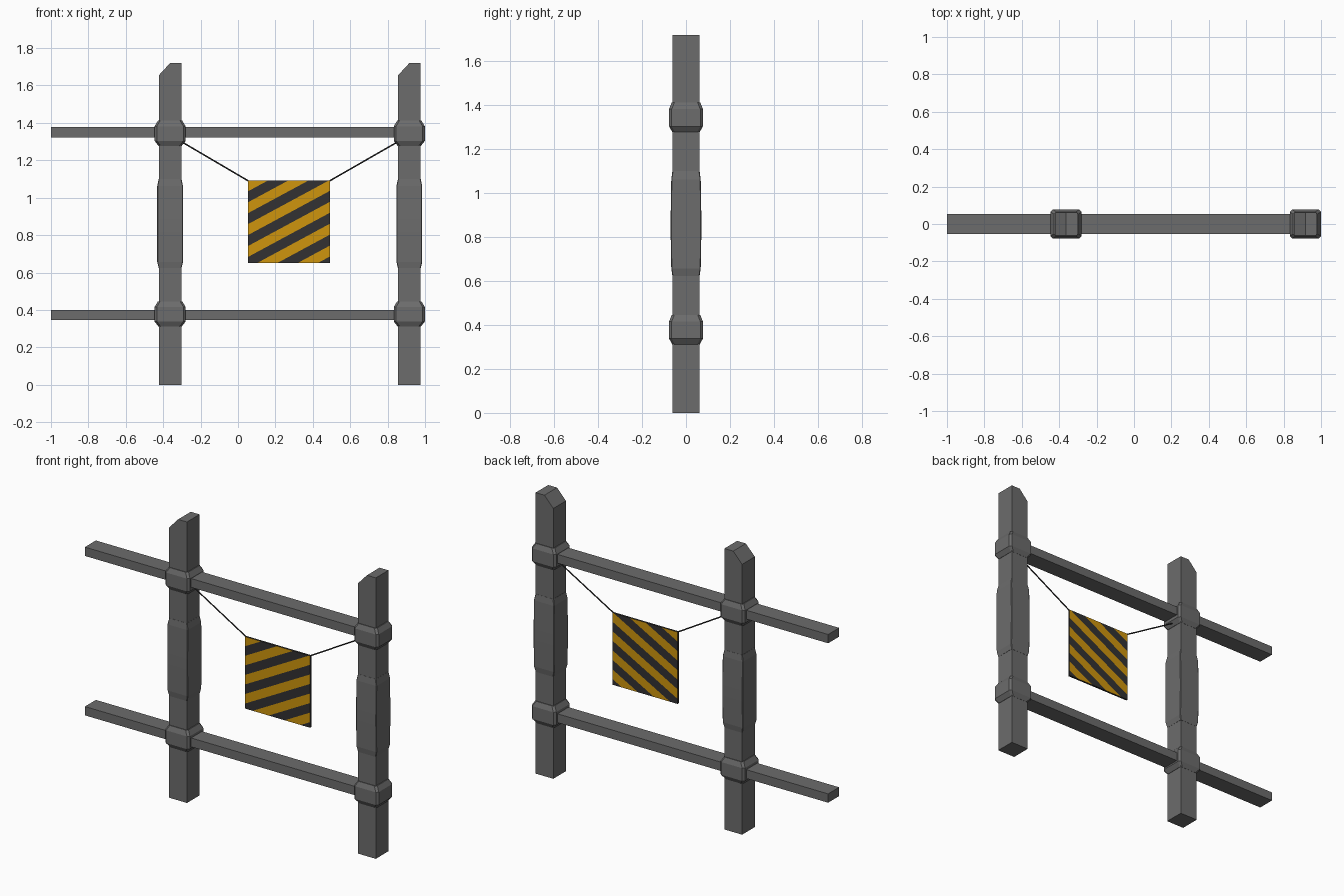
import bpy, bmesh, math
from mathutils import Vector

if "Cube" in bpy.data.objects:
    bpy.data.objects.remove(bpy.data.objects["Cube"])


def material(name, rgb):
    m = bpy.data.materials.new(name)
    m.diffuse_color = (*rgb, 1)
    m.use_nodes = True
    m.node_tree.nodes["Principled BSDF"].inputs["Base Color"].default_value = m.diffuse_color
    return m


GREY = material("weathered grey", (0.15, 0.15, 0.15))
DARK = material("dark stripe", (0.032, 0.031, 0.032))
YELLOW = material("warning yellow", (0.62, 0.30, 0.004))


def finish(bm, name, *mats):
    bmesh.ops.recalc_face_normals(bm, faces=bm.faces[:])
    me = bpy.data.meshes.new(name)
    bm.to_mesh(me)
    bm.free()
    for m in mats:
        me.materials.append(m)
    ob = bpy.data.objects.new(name, me)
    bpy.context.collection.objects.link(ob)
    return ob


def box(name, lo, hi, mat):
    bm = bmesh.new()
    bmesh.ops.create_cube(bm, size=1)
    for v in bm.verts:
        v.co = [l + (c + 0.5) * (h - l) for l, h, c in zip(lo, hi, v.co)]
    return finish(bm, name, mat)


def sleeve(name, cx, levels, chamfer):
    """Stack of corner-cut rectangles: levels are (z, half x, half y)."""
    bm = bmesh.new()
    rings = []
    for z, a, b in levels:
        c = chamfer
        pts = [(a, b - c), (a - c, b), (c - a, b), (-a, b - c),
               (-a, c - b), (c - a, -b), (a - c, -b), (a, c - b)]
        rings.append([bm.verts.new((cx + x, y, z)) for x, y in pts])
    for r, s in zip(rings, rings[1:]):
        for i in range(8):
            j = (i + 1) % 8
            bm.faces.new((r[i], r[j], s[j], s[i]))
    bm.faces.new(rings[0])
    bm.faces.new(rings[-1])
    return finish(bm, name, GREY)


def post(name, cx):
    """Square post with its left top corner cut off."""
    bm = bmesh.new()
    prof = [(-.06, 0), (.06, 0), (.06, 1.72), (0, 1.72), (-.06, 1.655)]
    f = bm.faces.new([bm.verts.new((cx + x, -.061, z)) for x, z in prof])
    ext = bmesh.ops.extrude_face_region(bm, geom=[f])
    for v in ext["geom"]:
        if isinstance(v, bmesh.types.BMVert):
            v.co.y = .061
    return finish(bm, name, GREY)


# posts with collars and middle wrap
for side, cx in (("left", -.363), ("right", .916)):
    post(side + "_post", cx)
    for pos, z in (("lower", .311), ("upper", 1.277)):
        sleeve(f"{side}_{pos}_collar", cx,
               [(z, .062, .062), (z + .027, .083, .077),
                (z + .105, .083, .077), (z + .135, .065, .065)], .012)
    sleeve(side + "_middle_wrap", cx,
           [(.624, .061, .062), (.657, .069, .067), (.82, .069, .07),
            (.886, .069, .07), (1.062, .069, .067), (1.1, .061, .062)], .003)

# rails
for pos, z in (("lower", .374), ("upper", 1.35)):
    box(pos + "_rail", (-1, -.053, z - .027), (.93, .053, z + .027), GREY)

# hanging sign, cut into slanted stripes
X0, X1, Z0, Z1, T = .053, .492, .652, 1.092, .006
SLOPE, PERIOD, START = .54, .117, .058
bm = bmesh.new()
bmesh.ops.create_cube(bm, size=1)
for v in bm.verts:
    v.co = ((X0 + X1) / 2 + v.co.x * (X1 - X0), v.co.y * 2 * T,
            (Z0 + Z1) / 2 + v.co.z * (Z1 - Z0))
for k in range(-6, 16):
    z = Z1 - START - k * PERIOD / 2
    bmesh.ops.bisect_plane(bm, geom=bm.verts[:] + bm.edges[:] + bm.faces[:],
                           plane_co=(X0, 0, z), plane_no=(-SLOPE, 0, 1))
bm.normal_update()
for f in bm.faces:
    c = f.calc_center_median()
    depth = Z1 - START - (c.z - SLOPE * (c.x - X0))
    dark = math.floor(depth / (PERIOD / 2)) % 2 == 0
    f.material_index = 1 if dark or abs(f.normal.y) < .5 else 0
finish(bm, "striped_sign", YELLOW, DARK)

# wires
for side, a, b in (("left", (-.32, 0, 1.31), (X0 + .002, 0, Z1 - .002)),
                   ("right", (.87, 0, 1.308), (X1 - .002, 0, Z1 - .002))):
    a, b = Vector(a), Vector(b)
    bm = bmesh.new()
    bmesh.ops.create_cone(bm, segments=6, radius1=.004, radius2=.004,
                          depth=(b - a).length, cap_ends=True)
    bm.transform((b - a).to_track_quat('Z', 'Y').to_matrix().to_4x4())
    bmesh.ops.translate(bm, verts=bm.verts[:], vec=(a + b) / 2)
    finish(bm, side + "_wire", DARK)
